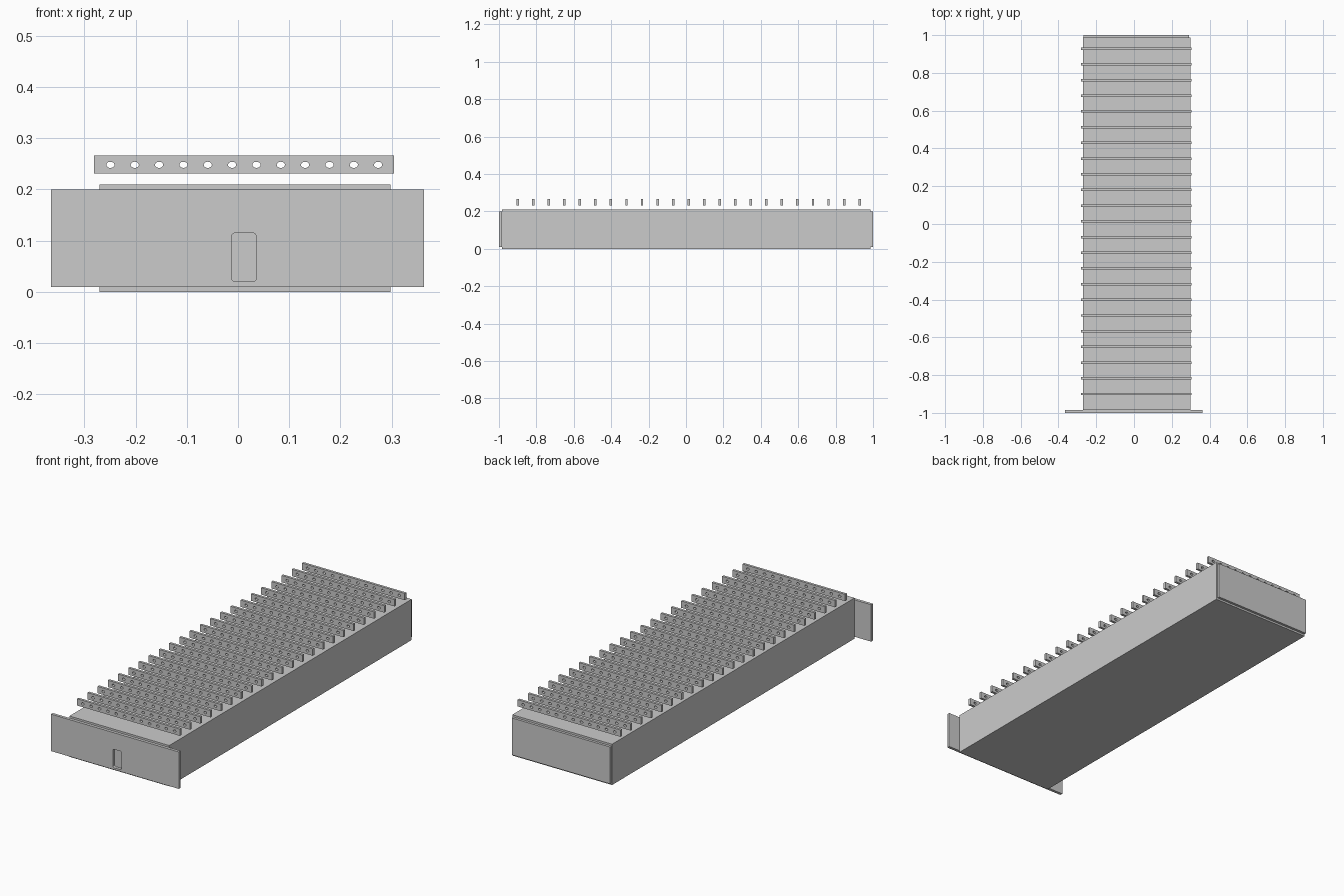
import bpy, bmesh, math

if "Cube" in bpy.data.objects:
    bpy.data.objects.remove(bpy.data.objects["Cube"])

def link(name, bm):
    mesh = bpy.data.meshes.new(name)
    bmesh.ops.recalc_face_normals(bm, faces=bm.faces)
    bm.to_mesh(mesh)
    bm.free()
    ob = bpy.data.objects.new(name, mesh)
    bpy.context.collection.objects.link(ob)
    return ob

def box(name, x0, x1, y0, y1, z0, z1):
    bm = bmesh.new()
    bmesh.ops.create_cube(bm, size=1)
    for v in bm.verts:
        v.co = ((x0 + x1) / 2 + v.co.x * (x1 - x0),
                (y0 + y1) / 2 + v.co.y * (y1 - y0),
                (z0 + z1) / 2 + v.co.z * (z1 - z0))
    return link(name, bm)

def rect(x0, x1, z0, z1):
    return [(x0, z0), (x1, z0), (x1, z1), (x0, z1)]

def ellipse(cx, cz, rx, rz, n=20):
    return [(cx + rx * math.cos(2 * math.pi * i / n),
             cz + rz * math.sin(2 * math.pi * i / n)) for i in range(n)]

def rounded(x0, x1, z0, z1, r, n=5):
    corners = [(x1 - r, z1 - r), (x0 + r, z1 - r), (x0 + r, z0 + r), (x1 - r, z0 + r)]
    return [(cx + r * math.cos(math.pi / 2 * (k + i / n)),
             cz + r * math.sin(math.pi / 2 * (k + i / n)))
            for k, (cx, cz) in enumerate(corners) for i in range(n + 1)]

def punched_plate(name, outline, holes, y0, y1):
    """Plate in the xz plane with holes cut right through."""
    bm = bmesh.new()
    edges = []
    for loop in [outline] + holes:
        vs = [bm.verts.new((x, y0, z)) for x, z in loop]
        edges += [bm.edges.new((vs[i - 1], vs[i])) for i in range(len(vs))]
    bmesh.ops.triangle_fill(bm, use_beauty=True, use_dissolve=False, edges=edges)
    ext = bmesh.ops.extrude_face_region(bm, geom=bm.faces[:], use_keep_orig=True)
    for v in ext["geom"]:
        if isinstance(v, bmesh.types.BMVert):
            v.co.y = y1
    return link(name, bm)

X0, X1, T = -0.27, 0.298, 0.01
Y0, Y1 = -0.985, 0.987

# Sheet-metal case
box("bottom_panel", X0, X1, Y0, Y1, 0, T)
box("top_panel", X0, X1, Y0, Y1, 0.20, 0.21)
for name, a in (("left_wall", X0), ("right_wall", X1 - T)):
    box(name, a, a + T, Y0, Y1, T, 0.20)
box("inner_front_wall", X0 + T, X1 - T, Y0, Y0 + T, T, 0.20)
box("back_panel", X0 + 0.003, X1 - 0.006, Y1, 1.0, T, 0.20)

# Wide front panel with rounded slot
punched_plate("front_panel", rect(-0.365, 0.363, T, 0.20),
              [rounded(-0.013, 0.036, 0.02, 0.115, 0.008)], -1.0, Y0)

# Row of perforated strips floating above the case
holes = [ellipse(-0.249 + 0.0475 * i, 0.248, 0.008, 0.006) for i in range(12)]
first = punched_plate("perforated_strip", rect(-0.281, 0.304, 0.231, 0.266),
                      holes, -0.0065, 0.0065)
first.location.y = -0.9
for i in range(1, 23):
    strip = bpy.data.objects.new("perforated_strip", first.data)
    strip.location.y = -0.9 + i * 0.0831
    bpy.context.collection.objects.link(strip)
